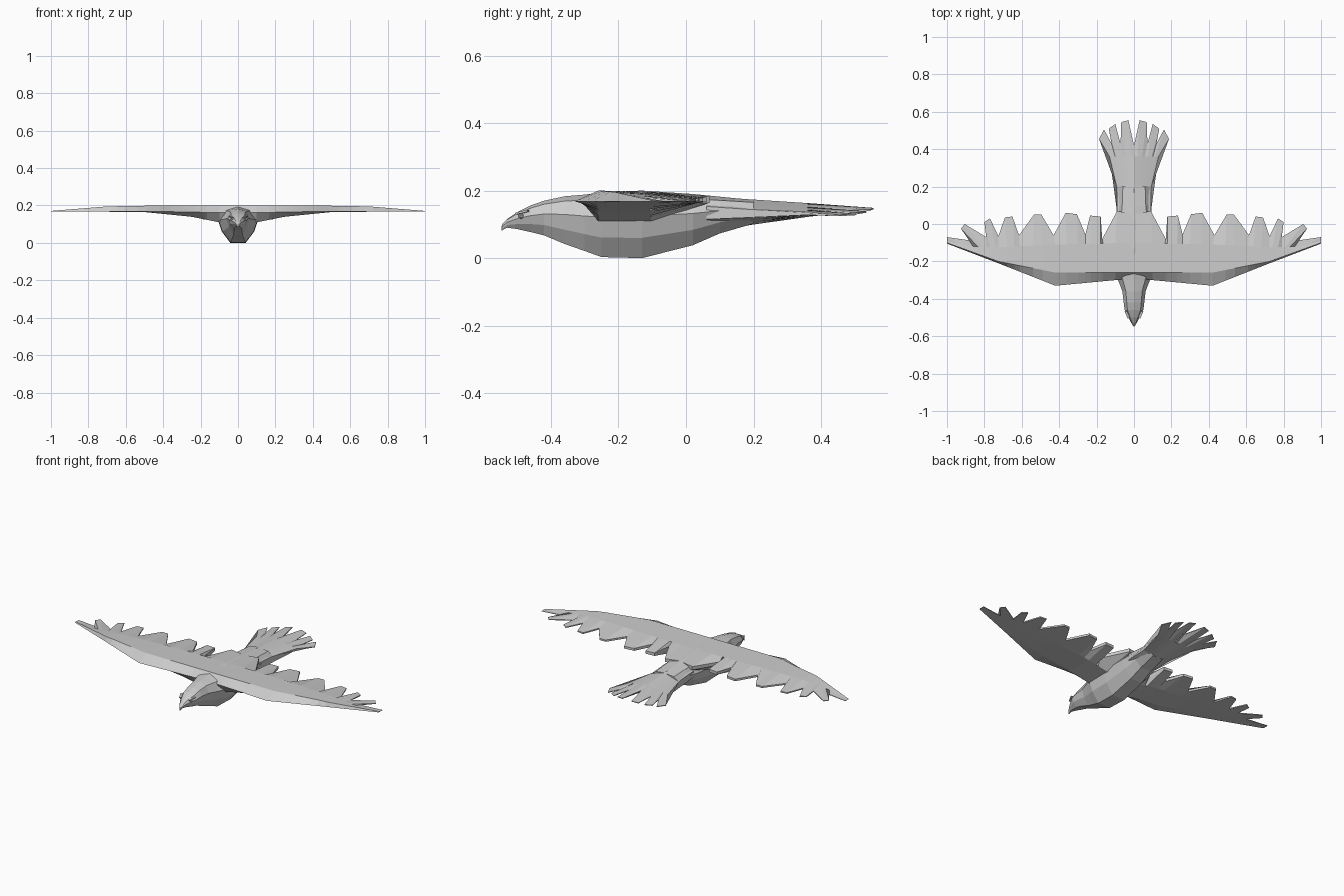
import bpy, bmesh, math
from mathutils import Vector

cube = bpy.data.objects.get("Cube")
if cube:
    bpy.data.objects.remove(cube, do_unlink=True)

grey = bpy.data.materials.new("plumage grey")
grey.use_nodes = True
colour = (0.6, 0.6, 0.6, 1)
grey.diffuse_color = colour
grey.node_tree.nodes["Principled BSDF"].inputs["Base Color"].default_value = colour


def finish(name, bm):
    bmesh.ops.remove_doubles(bm, verts=bm.verts, dist=0.0005)
    bmesh.ops.recalc_face_normals(bm, faces=bm.faces)
    mesh = bpy.data.meshes.new(name)
    bm.to_mesh(mesh)
    bm.free()
    mesh.materials.append(grey)
    obj = bpy.data.objects.new(name, mesh)
    bpy.context.collection.objects.link(obj)
    return obj


def loft(name, rings):
    """Skin a row of closed rings and cap both ends."""
    bm = bmesh.new()
    rows = [[bm.verts.new(p) for p in ring] for ring in rings]
    n = len(rows[0])
    for a, b in zip(rows, rows[1:]):
        for i in range(n):
            j = (i + 1) % n
            bm.faces.new((a[i], a[j], b[j], b[i]))
    bm.faces.new(rows[0])
    bm.faces.new(rows[-1])
    return finish(name, bm)


def along(x, keys):
    """Linear interpolation through (position, value) keys."""
    for (x0, v0), (x1, v1) in zip(keys, keys[1:]):
        if x <= x1:
            return v0 + (v1 - v0) * (x - x0) / (x1 - x0)
    return keys[-1][1]


# Body and head: y, half width, bottom, top
stations = [(-.53, .014, .09, .116), (-.5, .03, .086, .136), (-.46, .05, .077, .156),
            (-.42, .055, .067, .17), (-.36, .062, .042, .183), (-.3, .085, .021, .188),
            (-.25, .105, .003, .195), (-.13, .108, 0, .2), (.02, .1, .038, .19),
            (.1, .09, .073, .182), (.2, .085, .102, .172)]
half = [(.38, 0), (.8, .3), (1, .62), (.7, .9)]
outline = [(0, 0)] + half + [(0, 1)] + [(-x, z) for x, z in reversed(half)]
loft("body", [[(w * x, y, lo + (hi - lo) * z) for x, z in outline]
              for y, w, lo, hi in stations])

# Hooked beak
loft("beak", [[(w * x, y, lo + (hi - lo) * z) for x, z in outline]
              for y, w, lo, hi in [(-.5, .024, .09, .13), (-.53, .014, .09, .116),
                                   (-.545, .005, .082, .1), (-.547, .002, .08, .088)]])

# Wing keys across the span
lead_y = [(0, -.29), (.1, -.3), (.42, -.33), (.725, -.21), (1, -.105)]
lead_z = [(0, .16), (.42, .168), (1, .168)]
ridge_y = [(0, -.26), (.42, -.26), (.725, -.2), (1, -.1)]
ridge_z = [(0, .2), (.42, .2), (.7, .195), (1, .171)]
mid_y = [(0, -.1), (.42, -.11), (.75, -.125), (.88, -.12), (1, -.09)]
under_z = [(0, .1), (.1, .11), (.25, .14), (.5, .165), (1, .169)]

# Trailing edge of feathers: root x, end x, end y
feathers = [(0, 0, .05), (.1, .09, .07), (.165, .17, -.08), (.18, .178, .04),
            (.23, .235, .045), (.26, .26, -.055), (.3, .305, .052), (.36, .365, .06),
            (.42, .43, -.06), (.49, .495, .05), (.54, .535, .05), (.61, .615, -.06),
            (.64, .65, .04), (.68, .69, .035), (.725, .725, -.065), (.74, .77, .03),
            (.77, .8, .01), (.79, .79, -.07), (.81, .905, 0), (.835, .925, -.025),
            (.86, .86, -.09), (.94, 1, -.07), (1, 1, -.1)]


def wing_ring(s, root, end, y):
    ly, lz = along(root, lead_y), along(root, lead_z)
    ry, rz = along(root, ridge_y), along(root, ridge_z)
    my, uz = along(root, mid_y), along(root, under_z)
    notch = y < -.05
    tz = along(end, [(0, .185), (.3, .18), (.7, .176), (1, .17)])
    thick = along(end, [(0, .022), (.4, .012), (1, .002)])
    drop = .006 * (1 - root) if notch else 0
    return [(s * root, ly, lz), (s * root, ry, rz), (s * root, my, max(rz - .004, uz)),
            (s * end, y, tz - drop), (s * end, y, tz - thick - drop),
            (s * root, my, uz), (s * root, ry, min(uz, lz))]


for side, s in (("left", 1), ("right", -1)):
    loft(side + "_wing", [wing_ring(s, *f) for f in feathers])

# Tail fan: root x, end x, end y
fan = [(0, 0, .42), (.012, .03, .555), (.03, .068, .545), (.04, .072, .43),
       (.05, .1, .535), (.065, .135, .51), (.07, .12, .43),
       (.078, .16, .505), (.09, .187, .455)]
fan = [(-r, -x, y) for r, x, y in reversed(fan[1:])] + fan


def tail_ring(root, end, y):
    edge = abs(root) / .09
    mx = root * 1.45
    tz = .152 - .024 * edge
    return [(root, .06, .183 - .03 * edge), (root, .19, .174 - .03 * edge),
            (mx, .36, .163 - .026 * edge), (end, y, tz), (end, y, tz - .004),
            (mx, .36, .122 + .006 * edge), (root, .19, .098 + .022 * edge),
            (root, .06, .075 + .04 * edge)]


loft("tail", [tail_ring(*f) for f in fan])

# Eyes and brow ridges
for side, s in (("left", 1), ("right", -1)):
    bm = bmesh.new()
    bmesh.ops.create_icosphere(bm, subdivisions=1, radius=.009)
    bmesh.ops.translate(bm, verts=bm.verts, vec=(s * .033, -.488, .124))
    finish(side + "_eye", bm)
    bm = bmesh.new()
    bmesh.ops.create_cube(bm, size=1)
    bmesh.ops.scale(bm, verts=bm.verts, vec=(.012, .04, .006))
    brow = finish(side + "_brow", bm)
    brow.location = (s * .036, -.485, .136)
    brow.rotation_euler = (math.radians(12), 0, s * math.radians(-25))
